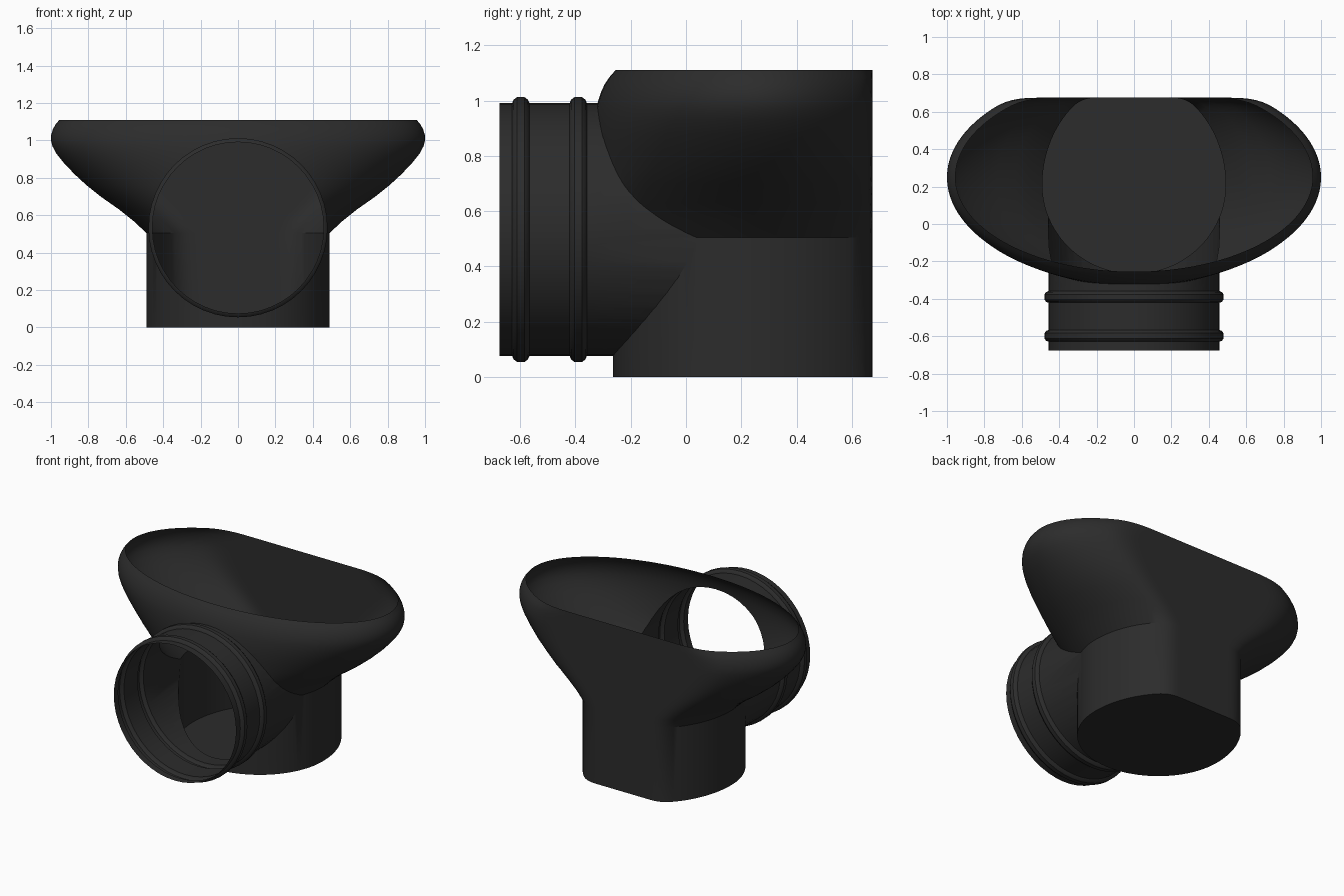
import bpy, bmesh, math

if "Cube" in bpy.data.objects:
    bpy.data.objects.remove(bpy.data.objects["Cube"])

BACK = 0.675     # flat wall plane
TOP = 1.11       # rim height
FRONT = -0.675   # open pipe end

plastic = bpy.data.materials.new("black plastic")
plastic.diffuse_color = (0.025, 0.025, 0.025, 1)
plastic.use_nodes = True
plastic.node_tree.nodes["Principled BSDF"].inputs["Base Color"].default_value = plastic.diffuse_color


def loft(name, rings):
    """Closed solid skinned through equal-length rings of points."""
    bm = bmesh.new()
    loops = [[bm.verts.new(p) for p in ring] for ring in rings]
    n = len(loops[0])
    for a, b in zip(loops, loops[1:]):
        for i in range(n):
            j = (i + 1) % n
            bm.faces.new((a[i], a[j], b[j], b[i]))
    bm.faces.new(loops[0])
    bm.faces.new(loops[-1])
    bmesh.ops.recalc_face_normals(bm, faces=bm.faces)
    mesh = bpy.data.meshes.new(name)
    bm.to_mesh(mesh)
    bm.free()
    mesh.materials.append(plastic)
    ob = bpy.data.objects.new(name, mesh)
    bpy.context.collection.objects.link(ob)
    return ob


def soft_min(y, limit, k=0.05):
    h = max(k - abs(y - limit), 0) / k
    return min(y, limit) - h * h * k / 4


def d_ring(z, a, front, back, cy, n=120):
    """Oval outline flattened against the back wall, with rounded corners."""
    pts = []
    for i in range(n):
        t = 2 * math.pi * (i + 0.5) / n
        s = math.sin(t)
        y = cy + (back if s > 0 else front) * s
        pts.append((a * math.cos(t), soft_min(y, BACK), z))
    return pts


def pipe_ring(y, r, n=48):
    return [(r * math.cos(2 * math.pi * i / n), y,
             0.533 + r * math.sin(2 * math.pi * i / n)) for i in range(n)]


# Hopper: D-shaped socket flaring into a wide bowl with a curled-in rim
# (height, half width, front depth, back depth, centre y)
sections = [
    (0.00, 0.49, 0.475, 0.56, 0.21),
    (0.505, 0.49, 0.475, 0.56, 0.21),
    (0.57, 0.56, 0.53, 0.56, 0.22),
    (0.63, 0.635, 0.56, 0.56, 0.23),
    (0.70, 0.735, 0.575, 0.56, 0.24),
    (0.76, 0.81, 0.58, 0.56, 0.245),
    (0.82, 0.875, 0.585, 0.56, 0.25),
    (0.88, 0.932, 0.585, 0.56, 0.25),
    (0.93, 0.972, 0.58, 0.56, 0.25),
    (0.97, 0.993, 0.575, 0.56, 0.25),
    (1.00, 1.00, 0.568, 0.56, 0.25),
    (1.03, 0.999, 0.558, 0.555, 0.25),
    (1.06, 0.99, 0.544, 0.55, 0.25),
    (1.085, 0.976, 0.527, 0.54, 0.25),
    (TOP, 0.955, 0.505, 0.525, 0.25),
]
hopper = loft("hopper_with_inlet", [d_ring(*s) for s in sections])

# Inlet pipe with two raised beads
R = 0.458
profile = [(FRONT, R)]
for c in (-0.598, -0.39):
    profile += [(c - 0.031, R), (c - 0.026, R + 0.012), (c - 0.014, R + 0.021),
                (c + 0.014, R + 0.021), (c + 0.026, R + 0.012), (c + 0.031, R)]
profile.append((0.28, R))
pipe = loft("inlet_pipe_helper", [pipe_ring(y, r) for y, r in profile])
pipe.hide_render = True

# Join the solids so the pipe opens into the hopper
mod = hopper.modifiers.new("join", "BOOLEAN")
mod.operation = "UNION"
mod.solver = "EXACT"
mod.object = pipe
bpy.context.view_layer.objects.active = hopper
hopper.select_set(True)
bpy.ops.object.modifier_apply(modifier="join")
bpy.data.objects.remove(pipe)

# Open the bowl top and the pipe end
bm = bmesh.new()
bm.from_mesh(hopper.data)
caps = [f for f in bm.faces
        if all(abs(v.co.z - TOP) < 1e-4 for v in f.verts)
        or all(abs(v.co.y - FRONT) < 1e-4 for v in f.verts)]
bmesh.ops.delete(bm, geom=caps, context="FACES")
bm.to_mesh(hopper.data)
bm.free()

bpy.ops.object.shade_smooth_by_angle(angle=math.radians(32))
